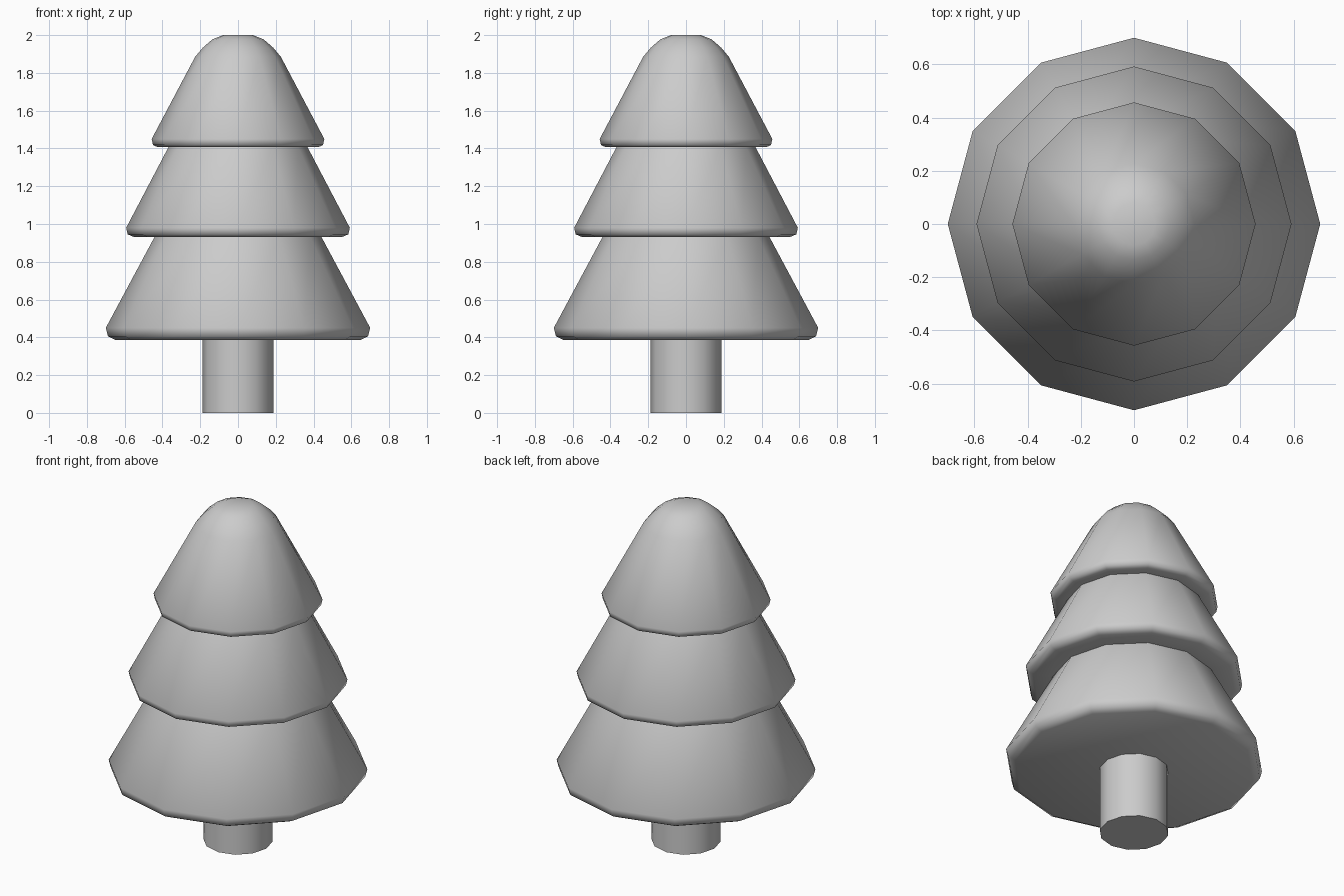
import bpy, bmesh
from math import cos, sin, radians, tau

if "Cube" in bpy.data.objects:
    bpy.data.objects.remove(bpy.data.objects["Cube"])

SIDES = 12


def lathe(name, profile, cap_bottom=False, cap_top=False):
    """Revolve (radius, z) points, listed bottom to top, around the z axis."""
    bm = bmesh.new()
    rings = [[bm.verts.new((r * cos(tau * i / SIDES), r * sin(tau * i / SIDES), z))
              for i in range(SIDES)] for r, z in profile]
    for low, high in zip(rings, rings[1:]):
        for i in range(SIDES):
            j = (i + 1) % SIDES
            bm.faces.new((low[i], low[j], high[j], high[i]))
    if cap_bottom:
        bm.faces.new(rings[0][::-1])
    if cap_top:
        bm.faces.new(rings[-1])
    mesh = bpy.data.meshes.new(name)
    bm.to_mesh(mesh)
    bm.free()
    obj = bpy.data.objects.new(name, mesh)
    bpy.context.collection.objects.link(obj)
    bpy.ops.object.select_all(action='DESELECT')
    obj.select_set(True)
    bpy.context.view_layer.objects.active = obj
    bpy.ops.object.shade_smooth_by_angle(angle=radians(60))
    return obj


# Trunk, ending at the underside of the foliage
lathe("trunk", [(0.187, 0), (0.187, 0.387)], cap_bottom=True)

# Lowest branches: rounded rim, sloping up to the next tier
lathe("lower_branches",
      [(0.65, 0.386), (0.688, 0.405), (0.70, 0.45), (0.442, 0.931)],
      cap_bottom=True)

# Middle branches, underside starting where the lower tier ends
lathe("middle_branches",
      [(0.442, 0.931), (0.55, 0.931), (0.584, 0.945), (0.592, 0.98), (0.368, 1.407)])

# Top branches with a rounded crown
lathe("top_branches",
      [(0.368, 1.407), (0.425, 1.407), (0.45, 1.418), (0.457, 1.45),
       (0.227, 1.885), (0.187, 1.933), (0.135, 1.978), (0.08, 2.0)],
      cap_top=True)
